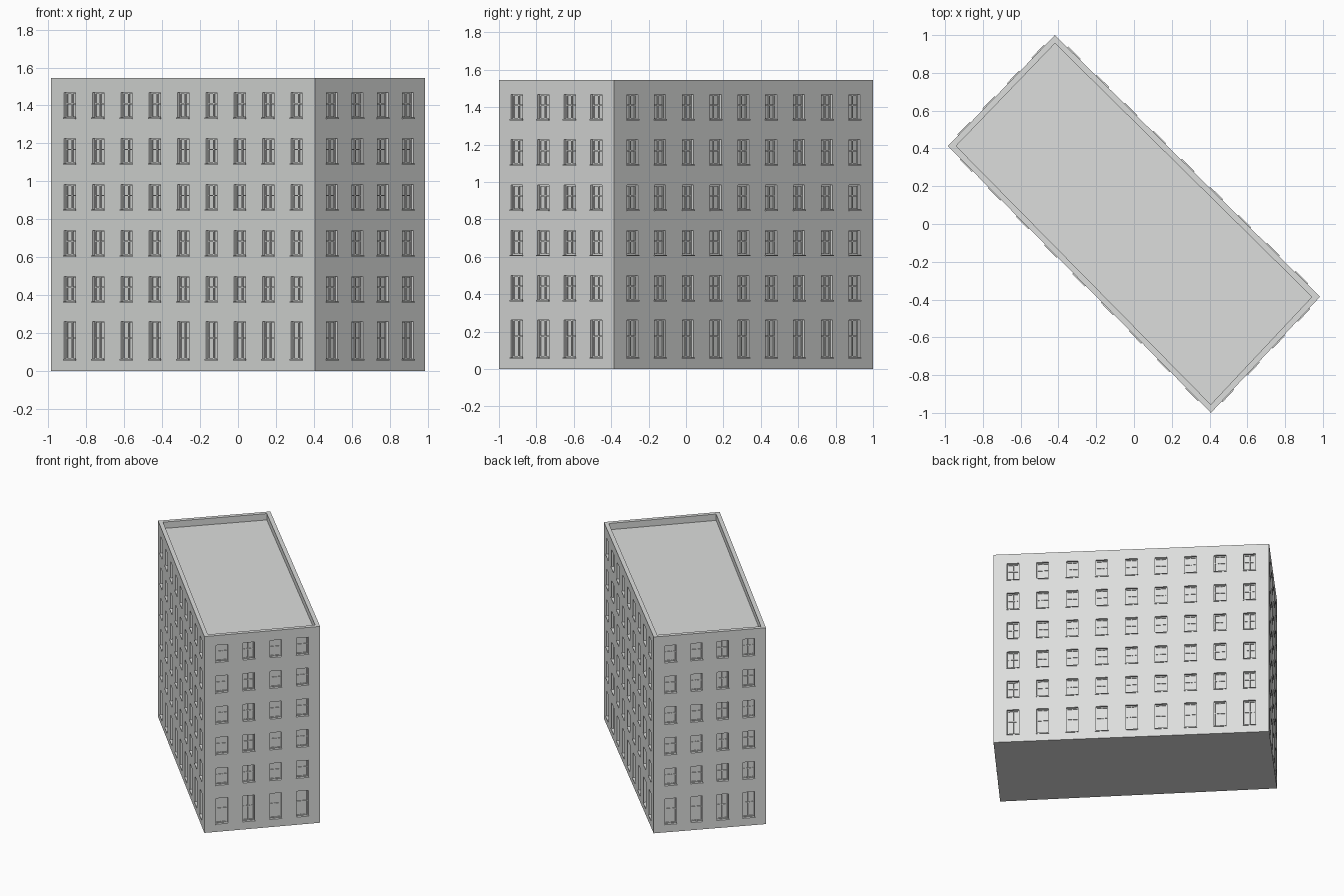
import bpy, bmesh
from mathutils import Vector

if "Cube" in bpy.data.objects:
    bpy.data.objects.remove(bpy.data.objects["Cube"])

HEIGHT, ROOF_Z, RIM = 1.545, 1.495, 0.031
WIN_W, DEPTH = 0.085, 0.022
A, B, C, D = [Vector((x, y, 0)) for x, y in
              ((-0.985, 0.413), (0.407, -1.0), (0.985, -0.385), (-0.419, 1.0))]
CORNERS = [A, B, C, D]
UP = Vector((0, 0, 1))

# Window rows: tall ground floor, five equal floors above
ROWS = [(0.063, 0.263)] + [(0.368 + 0.242 * i, 0.500 + 0.242 * i) for i in range(5)]
# Window centres as fractions of the wall length
LONG = [0.071 + 0.10725 * i for i in range(9)]
SHORT = [0.153 + 0.2313 * i for i in range(4)]

stone = bpy.data.materials.new("pale grey")
stone.diffuse_color = (0.72, 0.73, 0.72, 1)
stone.use_nodes = True
stone.node_tree.nodes["Principled BSDF"].inputs["Base Color"].default_value = stone.diffuse_color


def finish(bm, name):
    bmesh.ops.remove_doubles(bm, verts=bm.verts, dist=1e-5)
    bmesh.ops.recalc_face_normals(bm, faces=bm.faces)
    me = bpy.data.meshes.new(name)
    bm.to_mesh(me)
    bm.free()
    me.materials.append(stone)
    ob = bpy.data.objects.new(name, me)
    bpy.context.collection.objects.link(ob)


def quad(bm, *pts):
    bm.faces.new([bm.verts.new(p) for p in pts])


def box(bm, place, u0, u1, z0, z1, d0, d1):
    """Box in wall coordinates: along, up, and outward from the wall."""
    v = [bm.verts.new(place(u, z, d)) for d in (d0, d1)
         for u, z in ((u0, z0), (u1, z0), (u1, z1), (u0, z1))]
    for f in ((0, 3, 2, 1), (4, 5, 6, 7), (0, 1, 5, 4),
              (1, 2, 6, 5), (2, 3, 7, 6), (3, 0, 4, 7)):
        bm.faces.new([v[i] for i in f])


def outward(p, q):
    t = (q - p).normalized()
    return Vector((t.y, -t.x, 0))


shell, frames, sills = bmesh.new(), bmesh.new(), bmesh.new()
z_cuts = [0] + [z for row in ROWS for z in row] + [HEIGHT]

for k in range(4):
    p, q = CORNERS[k], CORNERS[(k + 1) % 4]
    t, n, length = (q - p).normalized(), outward(p, q), (q - p).length

    def place(u, z, d=0.0):
        return p + t * u + UP * z + n * d

    centres = [f * length for f in (LONG if k % 2 == 0 else SHORT)]
    u_cuts = [0] + [c + s * WIN_W / 2 for c in centres for s in (-1, 1)] + [length]

    # Wall grid with recessed window openings
    for i, (u0, u1) in enumerate(zip(u_cuts, u_cuts[1:])):
        for j, (z0, z1) in enumerate(zip(z_cuts, z_cuts[1:])):
            ring = [(u0, z0), (u1, z0), (u1, z1), (u0, z1)]
            if not (i % 2 and j % 2):
                quad(shell, *[place(*c) for c in ring])
                continue
            quad(shell, *[place(*c, -DEPTH) for c in ring])
            for a, b in zip(ring, ring[1:] + ring[:1]):
                quad(shell, place(*a), place(*b), place(*b, -DEPTH), place(*a, -DEPTH))

            # Sash frame, mullion and transom
            w, back, face = 0.007, -DEPTH - 0.002, -DEPTH + 0.007
            mid, bar = (u0 + u1) / 2, z0 + 0.56 * (z1 - z0)
            box(frames, place, u0, u0 + w, z0, z1, back, face)
            box(frames, place, u1 - w, u1, z0, z1, back, face)
            box(frames, place, u0 + w, u1 - w, z0, z0 + w, back, face)
            box(frames, place, u0 + w, u1 - w, z1 - w, z1, back, face)
            box(frames, place, mid - w / 2, mid + w / 2, z0 + w, z1 - w, back, face)
            box(frames, place, u0 + w, u1 - w, bar - w / 2, bar + w / 2, back, face - 0.001)
            # Sill ledge
            box(sills, place, u0 - 0.004, u1 + 0.004, z0 - 0.006, z0, -0.002, 0.006)

# Parapet rim, its inner face, the flat roof and the underside
inner = []
for k in range(4):
    n1 = outward(CORNERS[k - 1], CORNERS[k])
    n2 = outward(CORNERS[k], CORNERS[(k + 1) % 4])
    inner.append(CORNERS[k] - (n1 + n2) * RIM / (1 + n1.dot(n2)))
for k in range(4):
    m = (k + 1) % 4
    quad(shell, CORNERS[k] + UP * HEIGHT, CORNERS[m] + UP * HEIGHT,
         inner[m] + UP * HEIGHT, inner[k] + UP * HEIGHT)
    quad(shell, inner[k] + UP * HEIGHT, inner[m] + UP * HEIGHT,
         inner[m] + UP * ROOF_Z, inner[k] + UP * ROOF_Z)
quad(shell, *[c + UP * ROOF_Z for c in inner])
quad(shell, *CORNERS[::-1])

finish(shell, "building_walls_and_roof")
finish(frames, "window_frames")
finish(sills, "window_sills")
